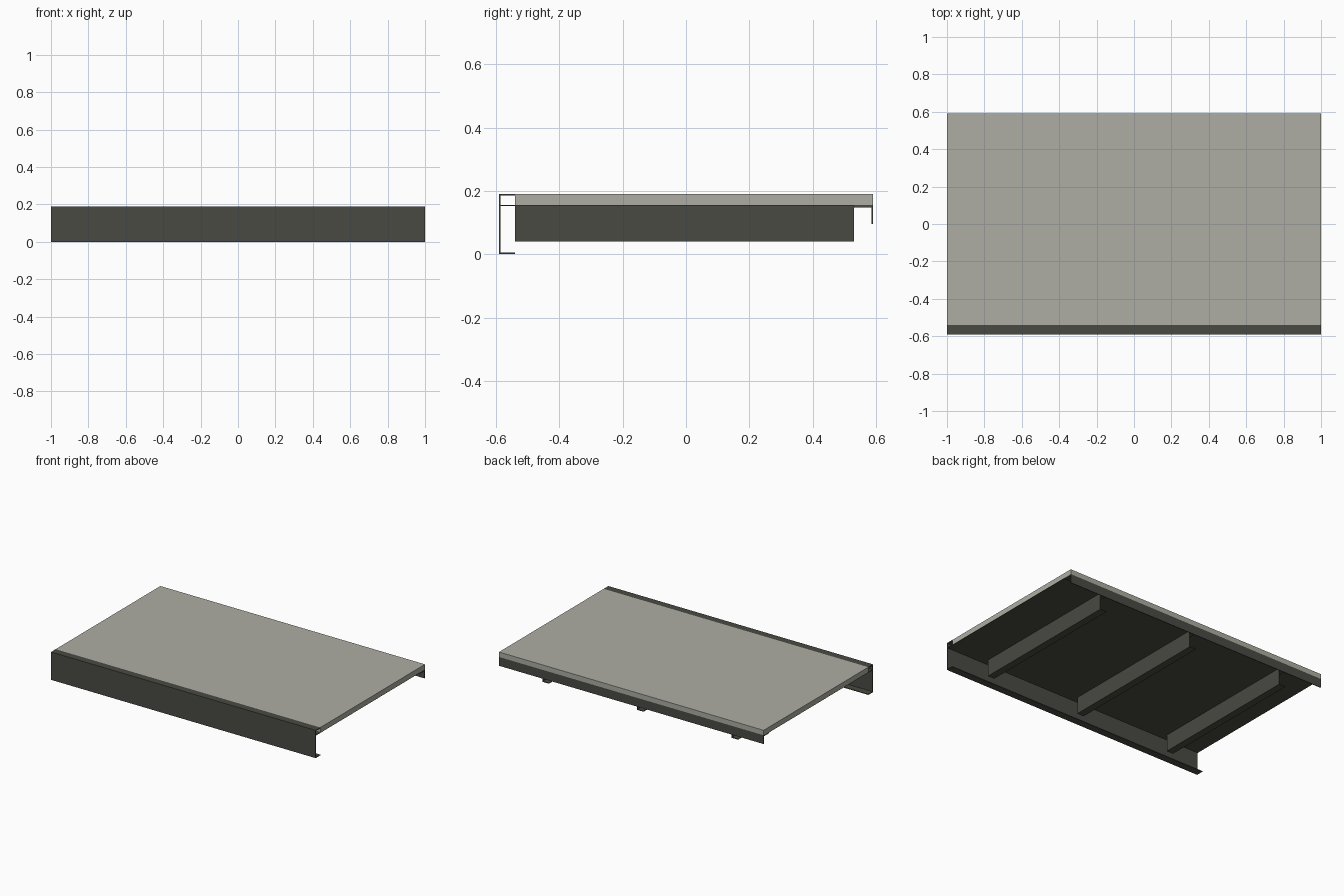
import bpy, bmesh

if "Cube" in bpy.data.objects:
    bpy.data.objects.remove(bpy.data.objects["Cube"])


def material(name, rgb):
    m = bpy.data.materials.new(name)
    m.diffuse_color = (*rgb, 1)
    m.use_nodes = True
    m.node_tree.nodes["Principled BSDF"].inputs["Base Color"].default_value = m.diffuse_color
    return m


STEEL = material("dark steel", (0.068, 0.068, 0.056))
CONCRETE = material("grey concrete", (0.42, 0.42, 0.37))
T = 0.005  # steel thickness


def extrude(name, profile, axis, lo, hi, mat):
    """Sweep a 2D profile along an axis; x uses (y, z) points, y uses (x, z) points."""
    bm = bmesh.new()
    place = (lambda p, d: (d, p[0], p[1])) if axis == "x" else (lambda p, d: (p[0], d, p[1]))
    face = bm.faces.new([bm.verts.new(place(p, lo)) for p in profile])
    swept = bmesh.ops.extrude_face_region(bm, geom=[face], use_keep_orig=True)
    verts = [g for g in swept["geom"] if isinstance(g, bmesh.types.BMVert)]
    bmesh.ops.translate(bm, verts=verts, vec=place((0, 0), hi - lo))
    bmesh.ops.recalc_face_normals(bm, faces=bm.faces)
    mesh = bpy.data.meshes.new(name)
    bm.to_mesh(mesh)
    bm.free()
    mesh.materials.append(mat)
    ob = bpy.data.objects.new(name, mesh)
    bpy.context.collection.objects.link(ob)
    return ob


def rect(a0, a1, z0, z1):
    return [(a0, z0), (a1, z0), (a1, z1), (a0, z1)]


def channel(web, tip, z0, z1):
    """C section with its web at 'web' and flanges reaching to 'tip'."""
    t = T if tip > web else -T
    return [(web, z0), (tip, z0), (tip, z0 + T), (web + t, z0 + T),
            (web + t, z1 - T), (tip, z1 - T), (tip, z1), (web, z1)]


# Concrete deck slab on a thin steel sheet
extrude("deck_slab", rect(-0.54, 0.59, 0.156, 0.19), "x", -1, 1, CONCRETE)
extrude("deck_sheet", rect(-0.585, 0.59, 0.153, 0.156), "x", -1, 1, STEEL)

# Front edge channel, open towards the deck
extrude("front_channel", channel(-0.59, -0.54, 0, 0.19), "x", -1, 1, STEEL)

# Back edge angle, hanging below the sheet
back = [(0.53, 0.153), (0.59, 0.153), (0.59, 0.096), (0.59 - T, 0.096),
        (0.59 - T, 0.153 - T), (0.53, 0.153 - T)]
extrude("back_angle", back, "x", -1, 1, STEEL)

# Three cross joists
for i, x in enumerate((-0.715, 0, 0.715)):
    extrude(f"joist_{i + 1}", channel(x, x - 0.05, 0.04, 0.153), "y", -0.54, 0.53, STEEL)
